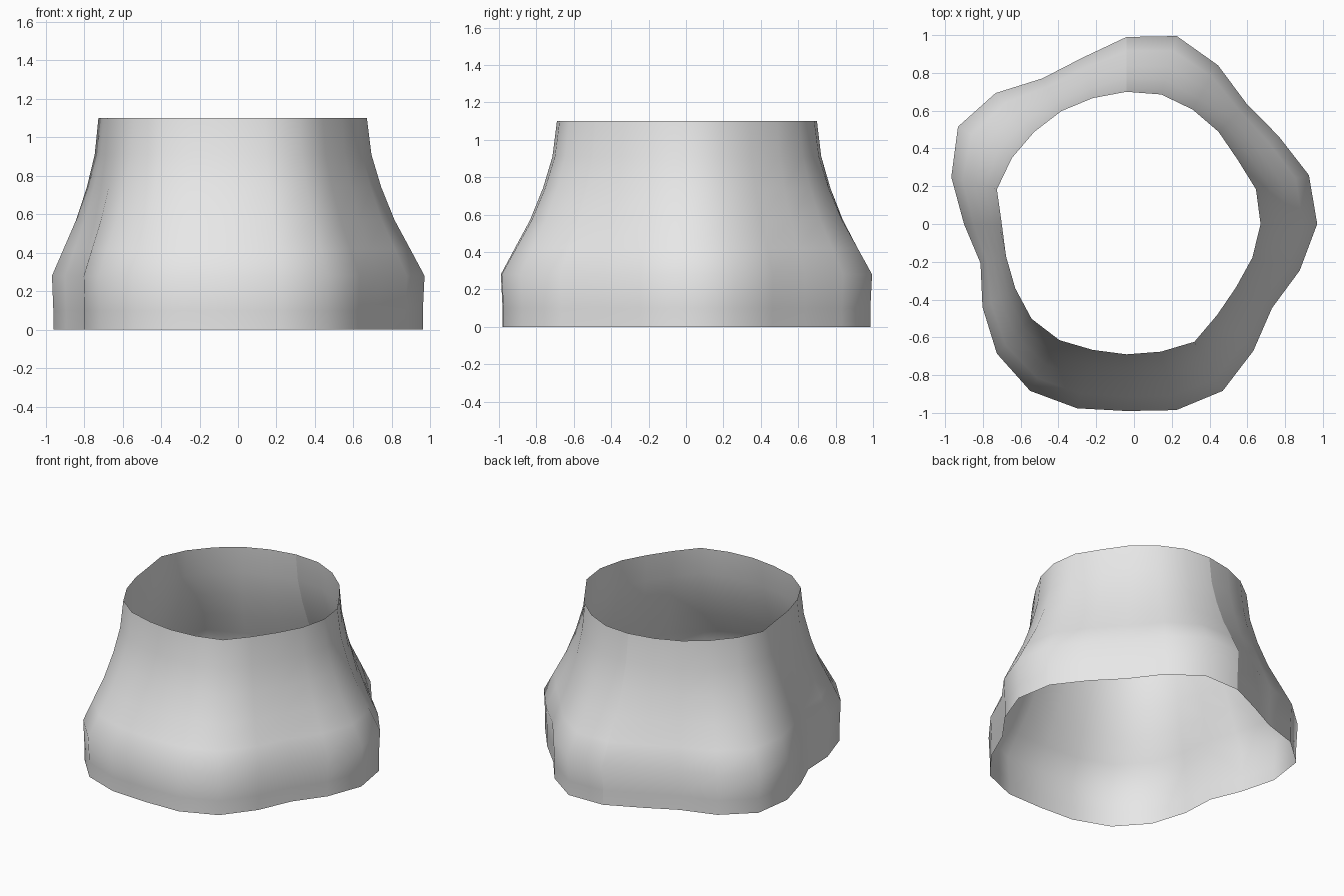
import bpy
import bmesh
import math

default_cube = bpy.data.objects.get("Cube")
if default_cube:
    bpy.data.objects.remove(default_cube, do_unlink=True)

# Radii around the vertical axis, evenly spaced and counter-clockwise from the back
SKIRT_RADII = [.99, .91, .89, .98, 1.03, .96, .86, .80, .88, .97, 1.02, 1.01,
               .99, 1.02, 1.02, .95, .89, .95, 1.01, 1.0, .93, .90, .97, 1.03]
NECK_RADII = [.70, .69, .69, .69, .70, .71, .66, .66, .68, .71, .71, .69,
              .69, .70, .72, .68, .67, .69, .71, .71, .68, .69, .70, .71]
AXIS_X = -.04

# Height of each ring and how far it has spread from the neck to the skirt
PROFILE = [(0, .97), (.1, .97), (.28, 1), (.42, .75), (.57, .48),
           (.74, .25), (.91, .08), (1.1, 0)]


def make_material(name, colour):
    material = bpy.data.materials.new(name)
    material.use_nodes = True
    material.diffuse_color = colour
    shader = material.node_tree.nodes["Principled BSDF"]
    shader.inputs["Base Color"].default_value = colour
    return material


def ring_point(column, height, spread):
    """Blend the neck and skirt outlines at one column."""
    index = column % len(SKIRT_RADII)
    angle = math.pi / 2 + math.tau * index / len(SKIRT_RADII)
    neck, skirt = NECK_RADII[index], SKIRT_RADII[index]
    radius = neck + (skirt - neck) * spread
    return (AXIS_X + radius * math.cos(angle), radius * math.sin(angle), height)


def build_sleeve(name, material):
    """Loft an open sleeve; the first column is doubled to leave a back seam."""
    bm = bmesh.new()
    columns = range(len(SKIRT_RADII) + 1)
    rings = [[bm.verts.new(ring_point(column, height, spread)) for column in columns]
             for height, spread in PROFILE]
    for lower, upper in zip(rings, rings[1:]):
        for left, right in zip(columns, columns[1:]):
            face = bm.faces.new((lower[left], lower[right], upper[right], upper[left]))
            face.smooth = True
    mesh = bpy.data.meshes.new(name)
    bm.to_mesh(mesh)
    bm.free()
    mesh.materials.append(material)
    sleeve = bpy.data.objects.new(name, mesh)
    bpy.context.collection.objects.link(sleeve)
    return sleeve


# Flared open sleeve with a wavy skirt
light_grey = make_material("light_grey", (.8, .8, .8, 1))
build_sleeve("flared_sleeve", light_grey)
